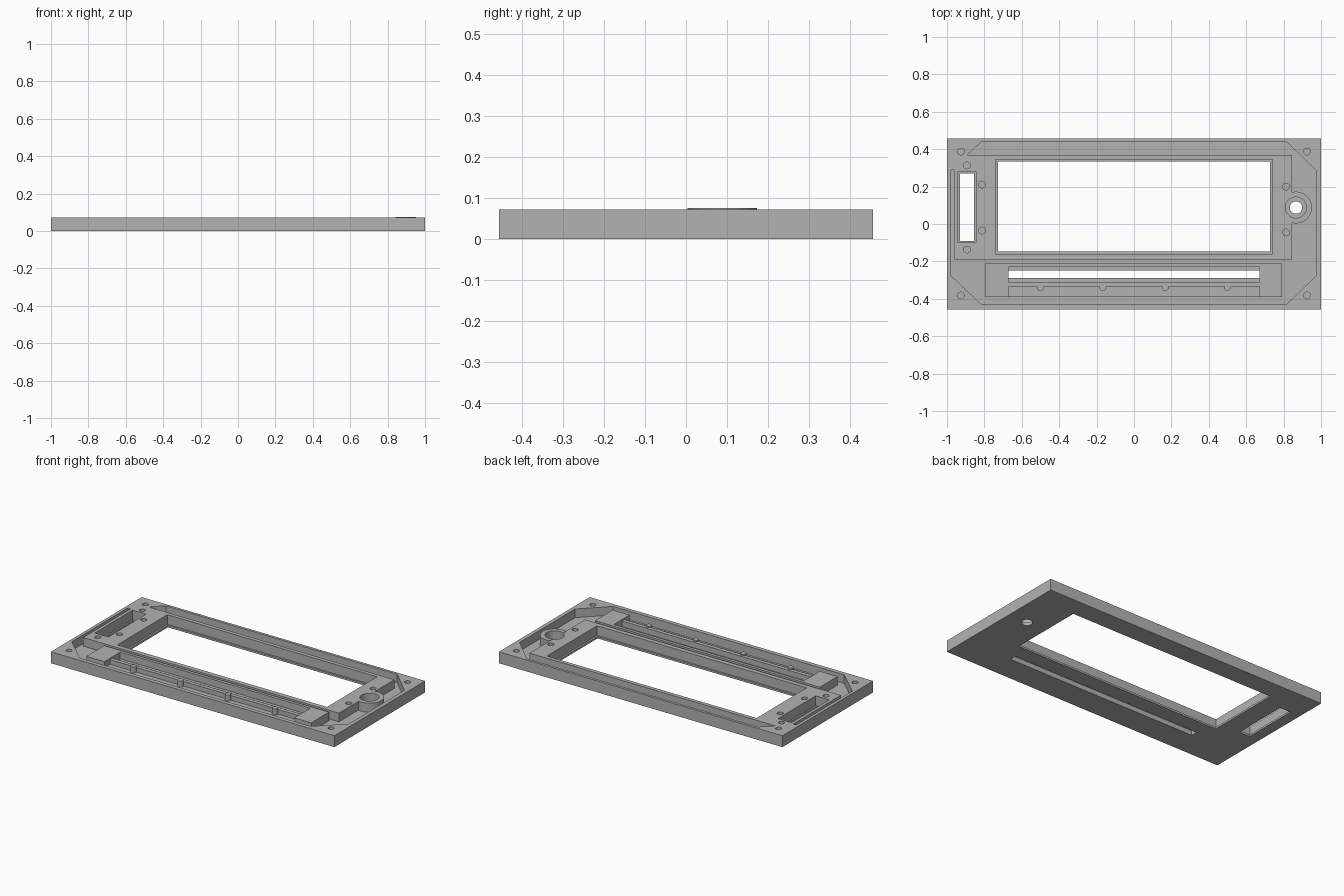
import bpy
import bmesh
import math

cube = bpy.data.objects.get("Cube")
if cube:
    bpy.data.objects.remove(cube)

TOP, FLOOR, LEDGE = 0.073, 0.018, 0.012

grey = bpy.data.materials.new("plain_grey")
grey.use_nodes = True
grey.diffuse_color = (0.45, 0.45, 0.45, 1)
grey.node_tree.nodes["Principled BSDF"].inputs["Base Color"].default_value = (0.45, 0.45, 0.45, 1)


def prism(name, points, z0, z1):
    """Extrude a flat outline from z0 to z1."""
    bm = bmesh.new()
    face = bm.faces.new([bm.verts.new((x, y, z0)) for x, y in points])
    new = bmesh.ops.extrude_face_region(bm, geom=[face])["geom"]
    bmesh.ops.translate(bm, vec=(0, 0, z1 - z0),
                        verts=[v for v in new if isinstance(v, bmesh.types.BMVert)])
    bmesh.ops.recalc_face_normals(bm, faces=bm.faces)
    mesh = bpy.data.meshes.new(name)
    bm.to_mesh(mesh)
    bm.free()
    mesh.materials.append(grey)
    obj = bpy.data.objects.new(name, mesh)
    bpy.context.collection.objects.link(obj)
    return obj


def rect(x0, x1, y0, y1):
    return [(x0, y0), (x1, y0), (x1, y1), (x0, y1)]


def arc(x, y, r, start=0.0, sweep=2 * math.pi, n=32):
    return [(x + r * math.cos(start + sweep * i / n),
             y + r * math.sin(start + sweep * i / n)) for i in range(n)]


def combine(target, tool, operation):
    mod = target.modifiers.new(tool.name, 'BOOLEAN')
    mod.operation, mod.solver, mod.object = operation, 'EXACT', tool
    bpy.context.view_layer.objects.active = target
    bpy.ops.object.modifier_apply(modifier=mod.name)
    bpy.data.objects.remove(tool)


def cut(target, points, z0, z1=0.2):
    combine(target, prism("cutter", points, z0, z1), 'DIFFERENCE')


# Slab with a chamfered channel that leaves the raised window frame standing
plate = prism("face_plate", rect(-1, 1, -0.457, 0.457), 0, TOP)
cut(plate, [(-0.815, 0.44), (0.815, 0.44), (0.975, 0.285), (0.975, -0.275),
            (0.815, -0.43), (-0.815, -0.43), (-0.98, -0.275), (-0.98, 0.29),
            (-0.96, 0.29), (-0.96, -0.19), (0.845, -0.19), (0.845, 0.37),
            (-0.89, 0.37)], FLOOR)

# Raised block for the long slot, with a lowered shelf and middle bar
combine(plate, prism("slot_block", rect(-0.797, 0.79, -0.39, -0.21), 0.01, TOP), 'UNION')
cut(plate, rect(-0.67, 0.67, -0.40, -0.335), 0.035)
cut(plate, rect(-0.67, 0.67, -0.34, -0.305), 0.065)
cut(plate, rect(-0.67, 0.67, -0.31, -0.23), 0.03)
cut(plate, rect(-0.67, 0.67, -0.29, -0.248), -0.1)

# Round knob boss on the side of the frame
KX, KY = 0.866, 0.088
half = math.acos(-0.023 / 0.085)
combine(plate, prism("knob_boss", arc(KX, KY, 0.085, -half, 2 * half * 32 / 31), 0.01, 0.0755), 'UNION')
cut(plate, arc(KX, KY, 0.056), FLOOR)
cut(plate, arc(KX, KY, 0.033), -0.1)

# Stepped openings: screen window and side switch
for x0, x1, y0, y1, step in ((-0.74, 0.74, -0.16, 0.345, 0.012),
                             (-0.94, -0.845, -0.1, 0.28, 0.01)):
    cut(plate, rect(x0, x1, y0, y1), LEDGE)
    cut(plate, rect(x0 + step, x1 - step, y0 + step, y1 - step), -0.1)

# Blind screw holes
holes = [(sx * 0.925, y) for sx in (-1, 1) for y in (0.387, -0.382)]
holes += [(-0.893, 0.313), (-0.893, -0.137), (-0.813, 0.211),
          (-0.813, -0.035), (0.813, 0.2), (0.813, -0.045)]
for x, y in holes:
    cut(plate, arc(x, y, 0.018, n=20), 0.02)

# Locating pegs along the shelf
for i in range(4):
    prism("locating_peg_%d" % (i + 1), arc(-0.5 + i / 3, -0.34, 0.018, n=20), 0.03, TOP)
